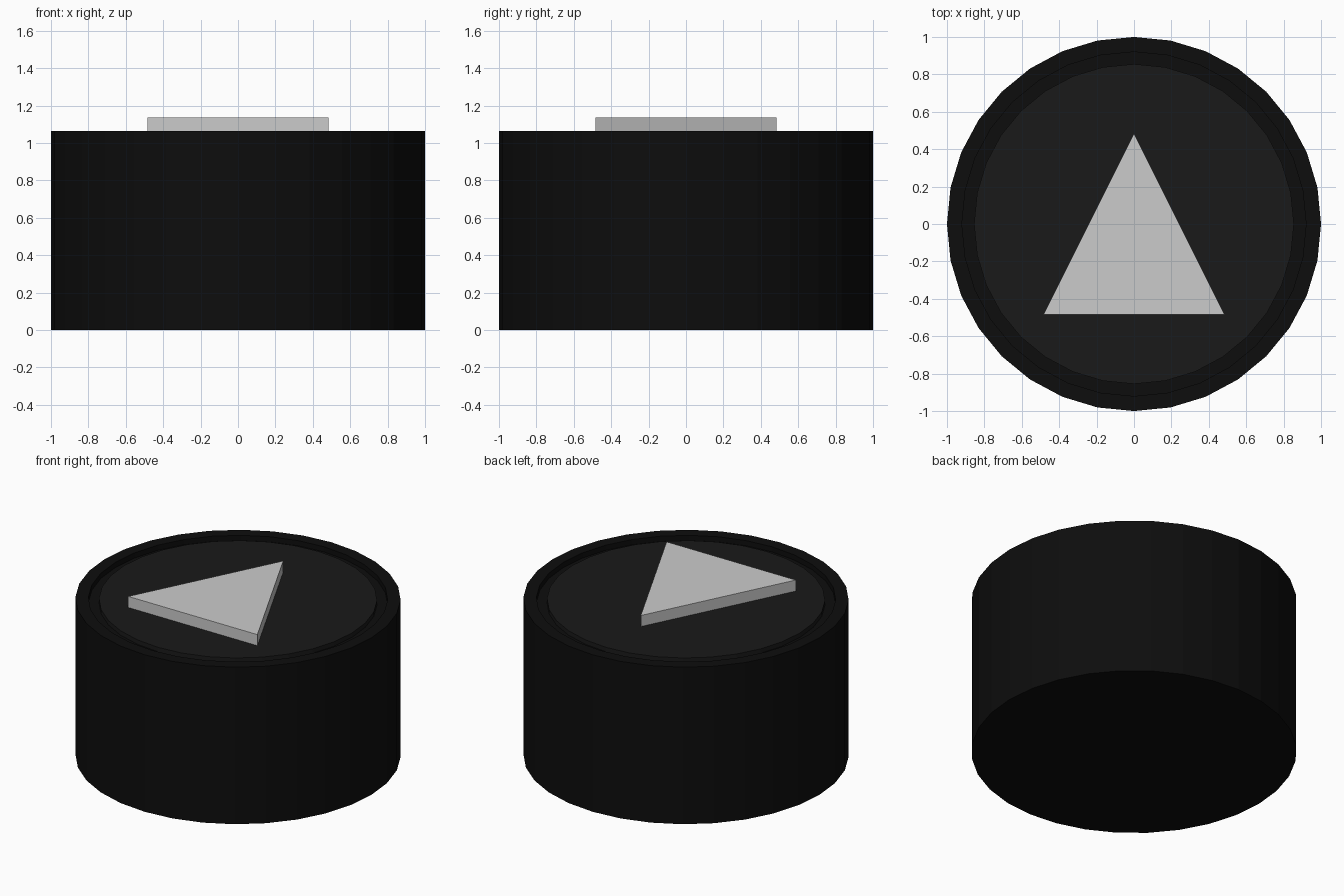
import bpy, bmesh
from math import sin, cos, pi

if "Cube" in bpy.data.objects:
    bpy.data.objects.remove(bpy.data.objects["Cube"])

SIDES = 32


def material(name, value):
    mat = bpy.data.materials.new(name)
    mat.diffuse_color = (value, value, value, 1)
    mat.use_nodes = True
    mat.node_tree.nodes["Principled BSDF"].inputs["Base Color"].default_value = mat.diffuse_color
    return mat


def finish(bm, name, mat=None):
    bmesh.ops.recalc_face_normals(bm, faces=bm.faces)
    mesh = bpy.data.meshes.new(name)
    bm.to_mesh(mesh)
    bm.free()
    obj = bpy.data.objects.new(name, mesh)
    bpy.context.collection.objects.link(obj)
    if mat:
        mesh.materials.append(mat)
    return obj


def lathe(name, profile, mat):
    """Closed turned body from (radius, z) points, capped at both ends."""
    bm = bmesh.new()
    rings = [[bm.verts.new((r * cos(2 * pi * i / SIDES), r * sin(2 * pi * i / SIDES), z))
              for i in range(SIDES)] for r, z in profile]
    for a, b in zip(rings, rings[1:]):
        for i in range(SIDES):
            j = (i + 1) % SIDES
            bm.faces.new((a[i], a[j], b[j], b[i]))
    bm.faces.new(rings[0])
    bm.faces.new(rings[-1])
    return finish(bm, name, mat)


def prism(name, points, z0, z1, mat=None):
    bm = bmesh.new()
    face = bm.faces.new([bm.verts.new((x, y, z0)) for x, y in points])
    top = bmesh.ops.extrude_face_region(bm, geom=[face])["geom"]
    verts = [v for v in top if isinstance(v, bmesh.types.BMVert)]
    bmesh.ops.translate(bm, verts=verts, vec=(0, 0, z1 - z0))
    return finish(bm, name, mat)


black = material("housing_black", 0.004)
dark = material("cap_dark", 0.01)

# Housing with a recessed groove inside its rim
lathe("housing", [(1, 0), (1, 1.065), (0.92, 1.065), (0.92, 1.03), (0.855, 1.03)], black)

# Button cap sitting in the groove
lathe("button_cap", [(0.855, 1.03), (0.855, 1.06)], dark)

# Raised arrow
prism("arrow", [(-0.485, -0.485), (0.485, -0.485), (0, 0.485)], 1.06, 1.135)
